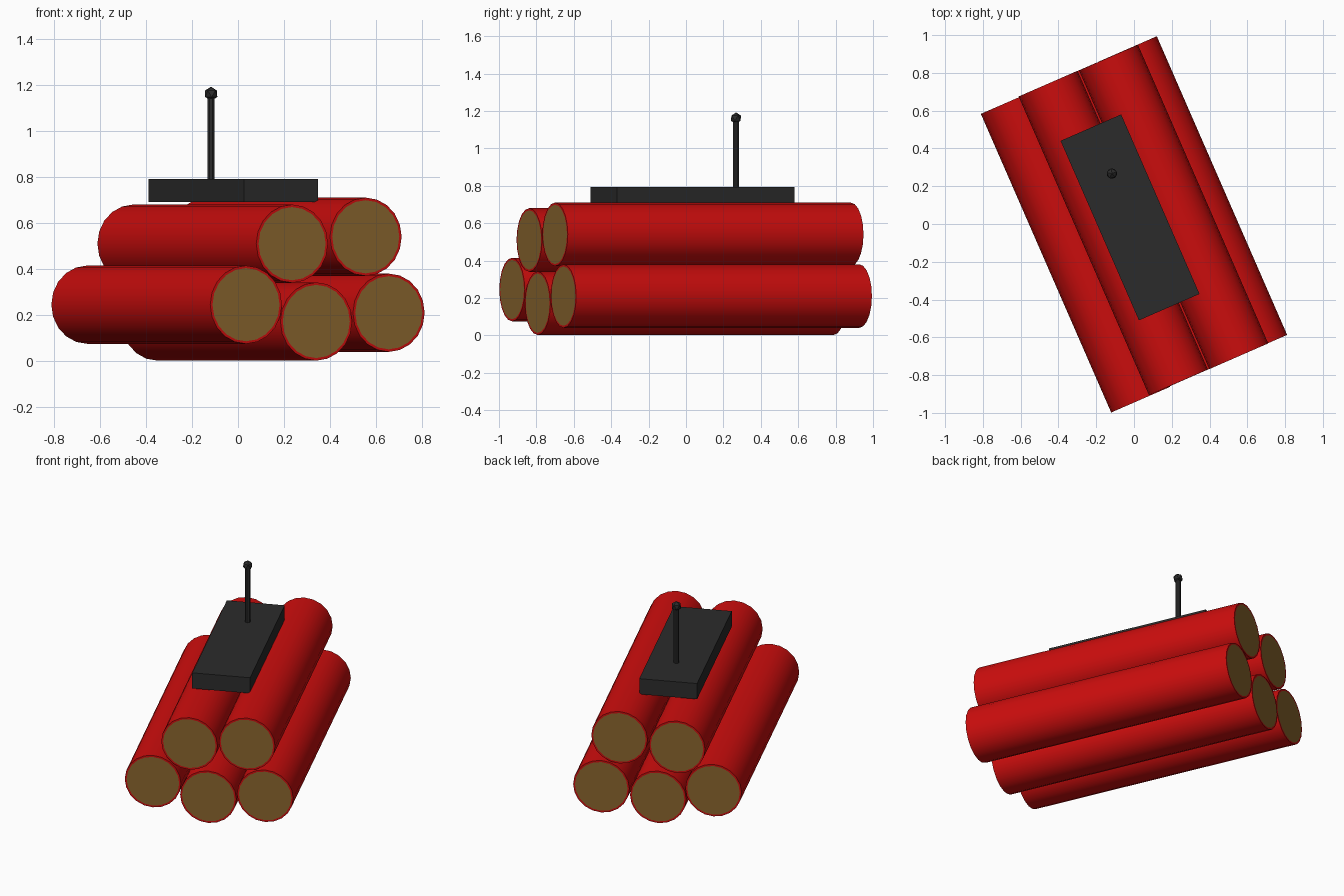
import bpy, bmesh, math
from mathutils import Vector

if "Cube" in bpy.data.objects:
    bpy.data.objects.remove(bpy.data.objects["Cube"])

ANGLE = math.asin(0.4)          # the bundle is turned about z
AXIS = Vector((-math.sin(ANGLE), math.cos(ANGLE), 0))
RADIUS, LENGTH = 0.17, 1.725


def material(name, rgb):
    m = bpy.data.materials.new(name)
    m.diffuse_color = (*rgb, 1)
    m.use_nodes = True
    m.node_tree.nodes["Principled BSDF"].inputs["Base Color"].default_value = m.diffuse_color
    return m


red = material("red_paper", (0.60, 0.004, 0.004))
tan = material("brown_filling", (0.25, 0.13, 0.027))
dark = material("dark_casing", (0.024, 0.024, 0.024))


def finish(name, bm, mats, smooth=True):
    mesh = bpy.data.meshes.new(name)
    bm.to_mesh(mesh)
    bm.free()
    for m in mats:
        mesh.materials.append(m)
    obj = bpy.data.objects.new(name, mesh)
    bpy.context.collection.objects.link(obj)
    if smooth:
        bpy.ops.object.select_all(action='DESELECT')
        obj.select_set(True)
        bpy.context.view_layer.objects.active = obj
        bpy.ops.object.shade_smooth_by_angle(angle=math.radians(40))
    return obj


def stick(name, front):
    # Tube with a thin red rim around a brown disc at both ends
    bm = bmesh.new()
    bmesh.ops.create_cone(bm, cap_ends=True, segments=20,
                          radius1=RADIUS, radius2=RADIUS, depth=LENGTH)
    caps = [f for f in bm.faces if abs(f.normal.z) > 0.9]
    bmesh.ops.inset_individual(bm, faces=caps, thickness=0.011)
    for f in caps:
        f.material_index = 1
    obj = finish(name, bm, [red, tan])
    obj.rotation_euler = (math.pi / 2, 0, ANGLE)
    obj.location = Vector(front) + AXIS * LENGTH / 2


# Five sticks, placed by the centre of their front ends
stick("lower_left_stick", (0.035, -0.93, 0.245))
stick("lower_middle_stick", (0.34, -0.793, 0.172))
stick("lower_right_stick", (0.655, -0.655, 0.21))
stick("upper_left_stick", (0.235, -0.838, 0.51))
stick("upper_right_stick", (0.555, -0.70, 0.54))

# Receiver box
bm = bmesh.new()
bmesh.ops.create_cube(bm, size=1)
bmesh.ops.scale(bm, vec=(0.35, 1.037, 0.102), verts=bm.verts)
box = finish("receiver_box", bm, [dark], smooth=False)
box.rotation_euler.z = ANGLE
box.location = (-0.021, 0.035, 0.741)

# Antenna rod
bm = bmesh.new()
bmesh.ops.create_cone(bm, cap_ends=True, segments=8,
                      radius1=0.017, radius2=0.017, depth=0.39)
rod = finish("antenna_rod", bm, [dark], smooth=False)
rod.rotation_euler.z = ANGLE
rod.location = (-0.117, 0.267, 0.965)

# Antenna tip
bm = bmesh.new()
bmesh.ops.create_icosphere(bm, subdivisions=1, radius=0.031)
tip = finish("antenna_tip", bm, [dark], smooth=False)
tip.rotation_euler.z = ANGLE
tip.location = (-0.117, 0.267, 1.161)
